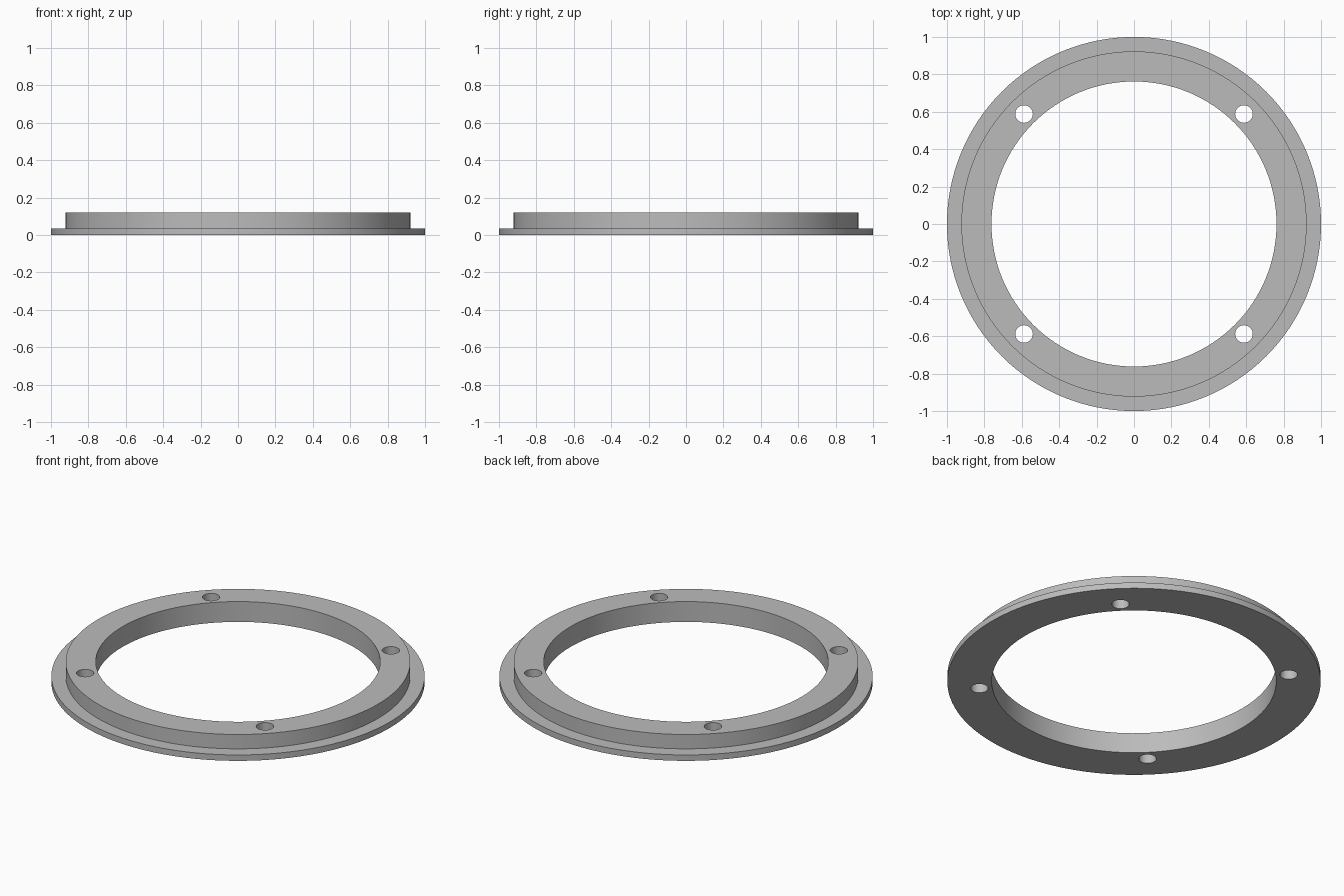
import bpy, bmesh, math
from mathutils import Matrix, Vector

if "Cube" in bpy.data.objects:
    bpy.data.objects.remove(bpy.data.objects["Cube"], do_unlink=True)

SEGMENTS = 128
INNER, STEP, OUTER = 0.762, 0.923, 1.0
FLANGE_Z, TOP_Z = 0.035, 0.12
HOLE_OFFSET, HOLE_RADIUS = 0.588, 0.047

# Grey metal
grey = bpy.data.materials.new("grey_metal")
grey.use_nodes = True
colour = (0.5, 0.5, 0.5, 1)
grey.diffuse_color = colour
grey.node_tree.nodes["Principled BSDF"].inputs["Base Color"].default_value = colour


def make_object(name, bm):
    bmesh.ops.recalc_face_normals(bm, faces=bm.faces)
    mesh = bpy.data.meshes.new(name)
    bm.to_mesh(mesh)
    bm.free()
    mesh.materials.append(grey)
    obj = bpy.data.objects.new(name, mesh)
    bpy.context.collection.objects.link(obj)
    return obj


# Stepped ring: closed section turned around the z axis
bm = bmesh.new()
section = [(INNER, 0), (OUTER, 0), (OUTER, FLANGE_Z),
           (STEP, FLANGE_Z), (STEP, TOP_Z), (INNER, TOP_Z)]
verts = [bm.verts.new((r, 0, z)) for r, z in section]
edges = [bm.edges.new((verts[i - 1], verts[i])) for i in range(len(verts))]
bmesh.ops.spin(bm, geom=verts + edges, cent=(0, 0, 0), axis=(0, 0, 1),
               angle=math.tau, steps=SEGMENTS)
bmesh.ops.remove_doubles(bm, verts=bm.verts, dist=0.0001)
ring = make_object("flanged_ring", bm)

# Four bolt holes on the diagonals
bm = bmesh.new()
for x in (-HOLE_OFFSET, HOLE_OFFSET):
    for y in (-HOLE_OFFSET, HOLE_OFFSET):
        bmesh.ops.create_cone(bm, cap_ends=True, segments=32, depth=1,
                              radius1=HOLE_RADIUS, radius2=HOLE_RADIUS,
                              matrix=Matrix.Translation(Vector((x, y, 0))))
cutter = make_object("bolt_hole_cutter", bm)
cutter.hide_render = True

cut = ring.modifiers.new("bolt_holes", "BOOLEAN")
cut.operation = "DIFFERENCE"
cut.solver = "EXACT"
cut.object = cutter

bpy.ops.object.select_all(action="DESELECT")
bpy.context.view_layer.objects.active = ring
ring.select_set(True)
bpy.ops.object.modifier_apply(modifier=cut.name)
bpy.data.objects.remove(cutter, do_unlink=True)

# Smooth walls, sharp rims
bpy.ops.object.shade_smooth_by_angle(angle=math.radians(30))
